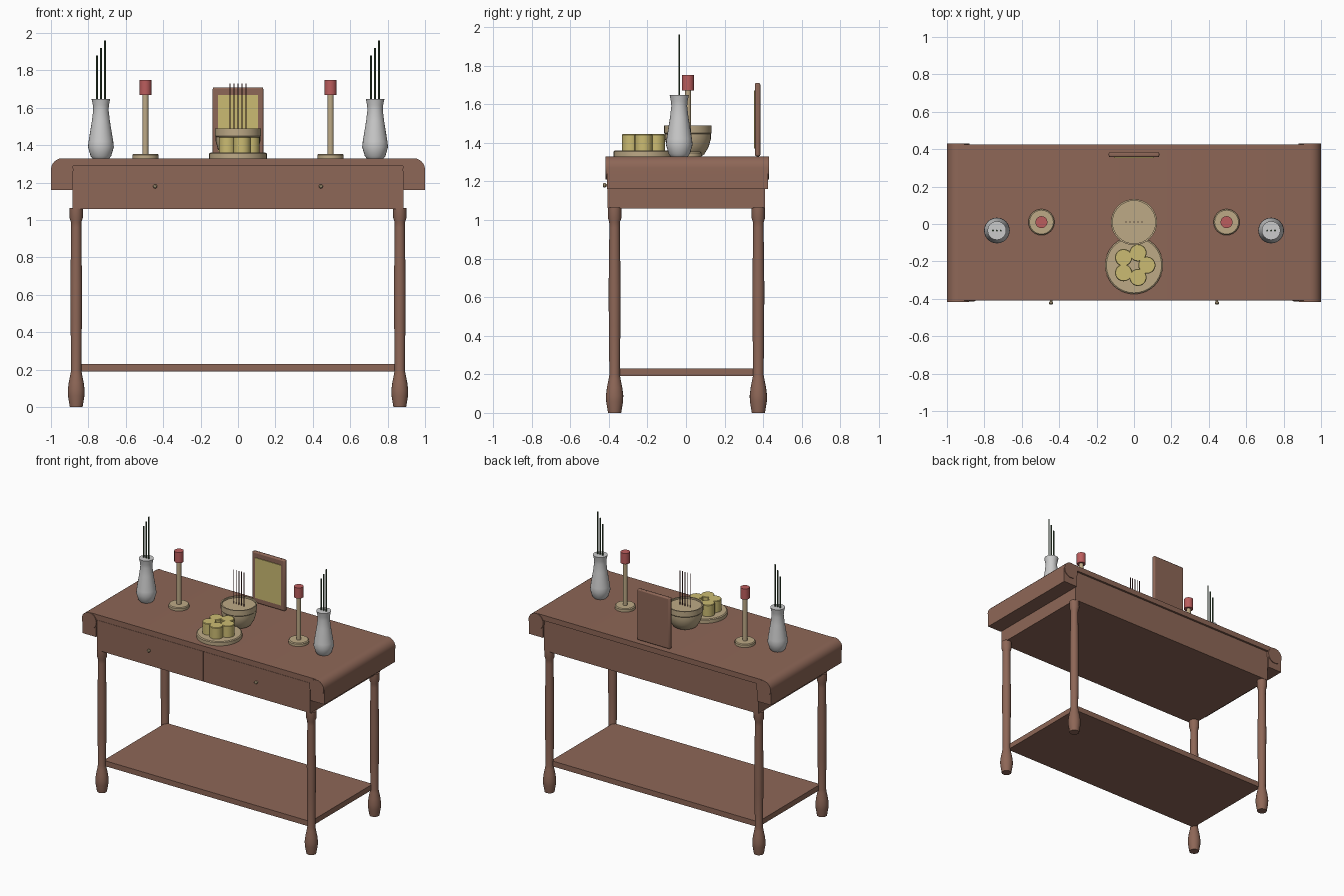
import bpy, bmesh, math

if "Cube" in bpy.data.objects:
    bpy.data.objects.remove(bpy.data.objects["Cube"])


def material(name, r, g, b):
    m = bpy.data.materials.new(name)
    m.diffuse_color = (r, g, b, 1)
    m.use_nodes = True
    m.node_tree.nodes["Principled BSDF"].inputs["Base Color"].default_value = m.diffuse_color
    return m


WOOD = material("wood", 0.27, 0.135, 0.095)
BRASS = material("brass", 0.51, 0.40, 0.24)
GOLD = material("gold", 0.60, 0.50, 0.17)
RED = material("red_wax", 0.50, 0.11, 0.11)
STEM = material("stem_green", 0.045, 0.08, 0.04)
INCENSE = material("incense", 0.13, 0.04, 0.04)
CERAMIC = material("ceramic", 0.70, 0.70, 0.70)


def finish(name, bm, mat, loc=(0, 0, 0)):
    bmesh.ops.recalc_face_normals(bm, faces=bm.faces)
    me = bpy.data.meshes.new(name)
    bm.to_mesh(me)
    bm.free()
    ob = bpy.data.objects.new(name, me)
    ob.location = loc
    me.materials.append(mat)
    bpy.context.collection.objects.link(ob)
    return ob


def box(name, lo, hi, mat, bevel=0.0):
    bm = bmesh.new()
    bmesh.ops.create_cube(bm, size=1)
    for v in bm.verts:
        v.co = [(a + b) / 2 + c * (b - a) for a, b, c in zip(lo, hi, v.co)]
    ob = finish(name, bm, mat)
    if bevel:
        mod = ob.modifiers.new("bevel", "BEVEL")
        mod.width = bevel
        mod.segments = 2
    return ob


def lathe(name, profile, mat, loc, n=24):
    """Revolve (radius, z) points around z and cap both ends."""
    bm = bmesh.new()
    rings = [[bm.verts.new((r * math.cos(2 * math.pi * i / n),
                            r * math.sin(2 * math.pi * i / n), z))
              for i in range(n)] for r, z in profile]
    for a, b in zip(rings, rings[1:]):
        for i in range(n):
            j = (i + 1) % n
            bm.faces.new((a[i], a[j], b[j], b[i]))
    bm.faces.new(rings[0][::-1])
    bm.faces.new(rings[-1])
    return finish(name, bm, mat, loc)


def extrude_y(name, outline, y0, y1, mat):
    """Extrude an (x, z) outline along y."""
    bm = bmesh.new()
    f = bm.faces.new([bm.verts.new((x, y0, z)) for x, z in outline])
    ext = bmesh.ops.extrude_face_region(bm, geom=[f])["geom"]
    bmesh.ops.translate(bm, vec=(0, y1 - y0, 0),
                        verts=[v for v in ext if isinstance(v, bmesh.types.BMVert)])
    return finish(name, bm, mat)


# table top with rolled ends that drop down over the apron
half = [(0.885, 1.29), (0.885, 1.16), (1.0, 1.16)]
half += [(0.94 + 0.06 * math.cos(math.radians(a)), 1.27 + 0.06 * math.sin(math.radians(a)))
         for a in range(0, 91, 15)]
extrude_y("table_top", half + [(-x, z) for x, z in reversed(half)], -0.41, 0.425, WOOD)

# end rolls, slightly longer than the top
for s, side in ((-1, "left"), (1, "right")):
    roll = [(s * 0.94 + 0.06 * math.cos(math.pi * i / 12),
             1.27 + 0.06 * math.sin(math.pi * i / 12)) for i in range(24)]
    extrude_y(side + "_end_roll", roll, -0.416, 0.43, WOOD)

# apron and drawers
box("apron", (-0.885, -0.40, 1.06), (0.885, 0.41, 1.295), WOOD)
for s, side in ((-1, "left"), (1, "right")):
    xs = sorted((s * 0.004, s * 0.882))
    box(side + "_drawer_front", (xs[0], -0.407, 1.063), (xs[1], -0.39, 1.287), WOOD)
    knob = lathe(side + "_drawer_knob", [(0.006, 0), (0.006, 0.01), (0.011, 0.014), (0.011, 0.022), (0.006, 0.027)],
                 BRASS, (s * 0.443, -0.404, 1.18), 16)
    knob.rotation_euler.x = math.pi / 2

# turned legs and lower shelf
leg = [(0.034, 0), (0.044, 0.06), (0.045, 0.09), (0.040, 0.13), (0.031, 0.175), (0.027, 0.2),
       (0.030, 0.45), (0.031, 0.65), (0.027, 0.96), (0.028, 0.99), (0.035, 1.01), (0.035, 1.065)]
for s, side in ((-1, "left"), (1, "right")):
    for y, depth in ((-0.37, "front"), (0.375, "back")):
        lathe(f"{depth}_{side}_leg", leg, WOOD, (s * 0.865, y, 0), 20)
box("lower_shelf", (-0.855, -0.365, 0.19), (0.855, 0.37, 0.23), WOOD)

Z = 1.33
# standing tablet at the back
box("tablet_frame", (-0.135, 0.357, Z), (0.135, 0.385, 1.71), WOOD, 0.008)
box("tablet_panel", (-0.107, 0.352, 1.37), (0.107, 0.365, 1.67), GOLD)

# incense bowl and sticks
lathe("incense_bowl", [(0.07, 0), (0.085, 0.01), (0.108, 0.05), (0.119, 0.09), (0.119, 0.115),
                       (0.123, 0.12), (0.123, 0.16), (0.114, 0.16), (0.114, 0.148)],
      BRASS, (0, 0.01, Z), 32)
for i in range(5):
    lathe(f"incense_stick_{i + 1}", [(0.003, 0), (0.003, 0.26)], INCENSE,
          ((i - 2) * 0.021, 0.01, 1.47), 8)

# offering plate with a ring of fruit
lathe("offering_plate", [(0.155, 0), (0.155, 0.025), (0.148, 0.03)], BRASS, (0, -0.22, Z), 32)
for i in range(5):
    a = 2 * math.pi * i / 5
    lathe(f"fruit_{i + 1}", [(0.046, 0), (0.046, 0.083), (0.043, 0.087)], GOLD,
          (0.069 * math.cos(a), -0.22 + 0.069 * math.sin(a), 1.358), 20)

for s, side in ((-1, "left"), (1, "right")):
    # candlestick and candle
    at = (s * 0.495, 0.01, Z)
    lathe(side + "_candlestick", [(0.07, 0), (0.07, 0.018), (0.064, 0.024), (0.016, 0.024), (0.016, 0.345)],
          BRASS, at)
    lathe(side + "_candle", [(0.032, 0.34), (0.032, 0.42)], RED, at)

    # vase with three stems
    vx = s * 0.733
    lathe(side + "_vase", [(0.045, 0), (0.055, 0.012), (0.069, 0.06), (0.066, 0.09), (0.048, 0.2),
                           (0.041, 0.26), (0.043, 0.285), (0.05, 0.318)], CERAMIC, (vx, -0.035, Z))
    for i in range(3):
        lathe(f"{side}_stem_{i + 1}", [(0.005, 0), (0.005, 0.28 + 0.04 * i)], STEM,
              (vx + (i - 1) * 0.021, -0.035, 1.60), 8)

# smooth shading with crisp edges
for ob in bpy.context.scene.objects:
    ob.select_set(True)
bpy.context.view_layer.objects.active = bpy.data.objects["table_top"]
bpy.ops.object.shade_smooth_by_angle(angle=math.radians(35))
